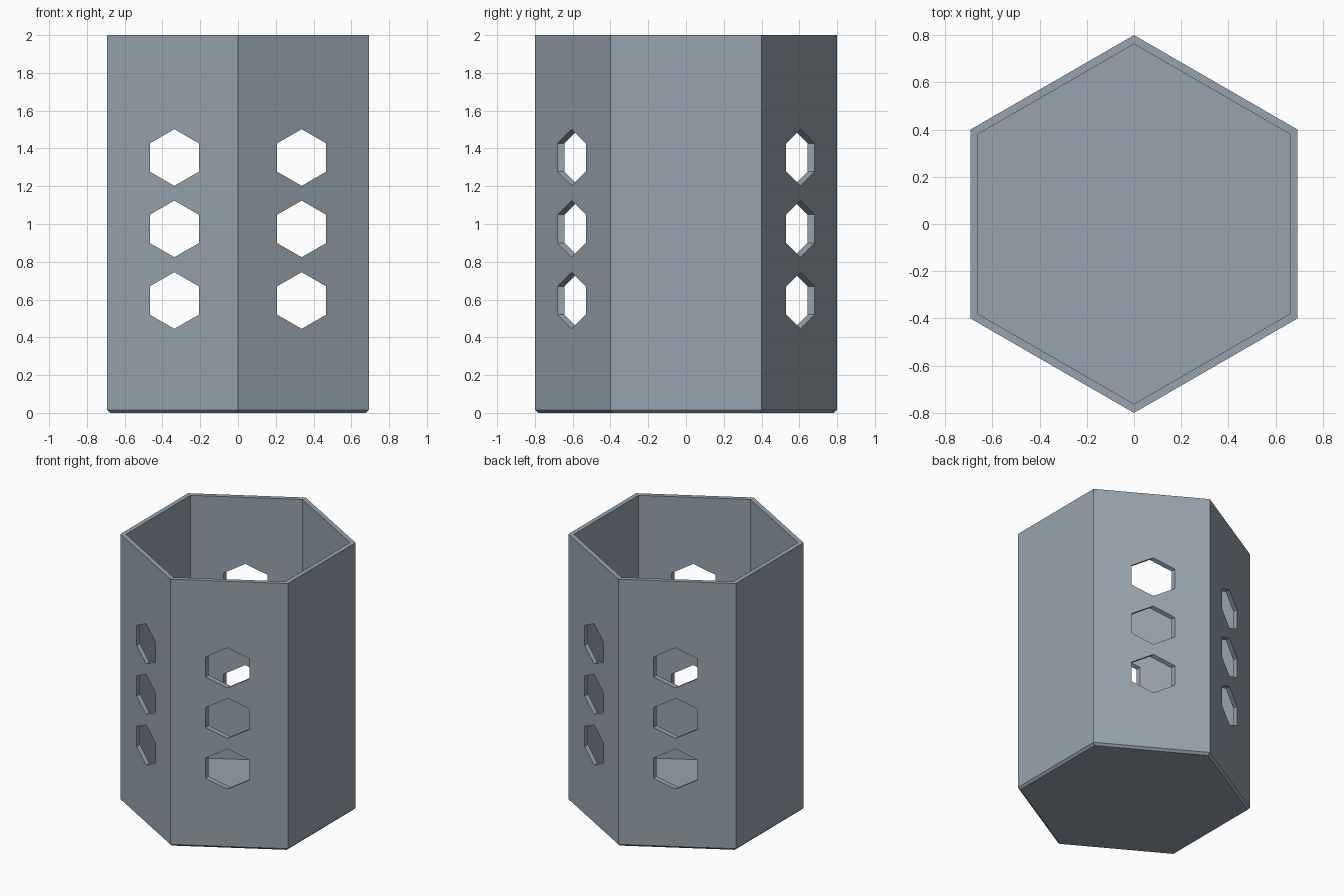
import bpy, bmesh
from math import sin, cos, radians

cube = bpy.data.objects.get("Cube")
if cube:
    bpy.data.objects.remove(cube, do_unlink=True)

COLOUR = (0.31, 0.37, 0.42, 1)
steel = bpy.data.materials.new("blue_grey")
steel.use_nodes = True
steel.diffuse_color = COLOUR
steel.node_tree.nodes["Principled BSDF"].inputs["Base Color"].default_value = COLOUR


def hexagon(bm, radius, z):
    """Ring of six vertices with corners on the y axis."""
    angles = [radians(30 + 60 * i) for i in range(6)]
    return [bm.verts.new((radius * cos(a), radius * sin(a), z)) for a in angles]


def finish(bm, name):
    bmesh.ops.recalc_face_normals(bm, faces=bm.faces[:])
    mesh = bpy.data.meshes.new(name)
    bm.to_mesh(mesh)
    bm.free()
    mesh.materials.append(steel)
    obj = bpy.data.objects.new(name, mesh)
    bpy.context.collection.objects.link(obj)
    return obj


# Hexagonal cup: chamfered foot, outer wall, rim, inner wall, floor
bm = bmesh.new()
profile = [(0.782, 0), (0.8, 0.016), (0.8, 2), (0.762, 2), (0.762, 0.038)]
rings = [hexagon(bm, r, z) for r, z in profile]
for low, high in zip(rings, rings[1:]):
    for i in range(6):
        j = (i + 1) % 6
        bm.faces.new((low[i], low[j], high[j], high[i]))
bm.faces.new(rings[0])
bm.faces.new(rings[-1])
cup = finish(bm, "hexagonal_cup")

# Hexagonal prisms running front to back, cutting holes in both walls
bm = bmesh.new()
for x in (-0.337, 0.337):
    for z in (0.595, 0.974, 1.352):
        prism = hexagon(bm, 0.15, -1) + hexagon(bm, 0.15, 1)
        for i in range(6):
            j = (i + 1) % 6
            bm.faces.new((prism[i], prism[j], prism[j + 6], prism[i + 6]))
        bm.faces.new(prism[:6])
        bm.faces.new(prism[6:])
        for v in prism:
            v.co = (x + v.co.x, v.co.z, z + v.co.y)
cutter = finish(bm, "hole_cutter")
cutter.hide_render = True

# Cut the holes and discard the helper
cut = cup.modifiers.new("holes", "BOOLEAN")
cut.operation = "DIFFERENCE"
cut.solver = "EXACT"
cut.object = cutter
bpy.context.view_layer.objects.active = cup
bpy.ops.object.modifier_apply(modifier=cut.name)
bpy.data.objects.remove(cutter, do_unlink=True)
